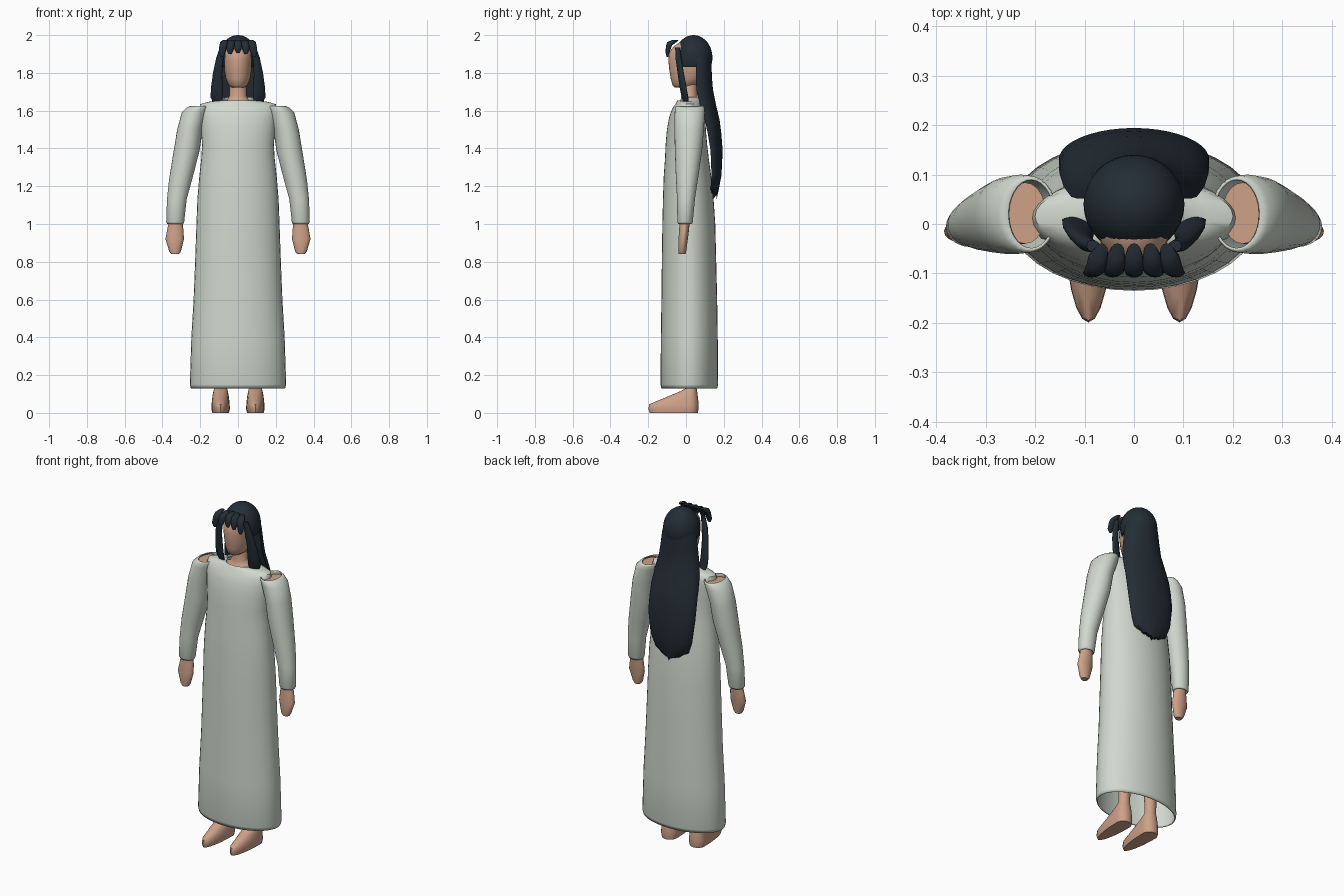
import bpy, bmesh, math

def material(name, col):
    m = bpy.data.materials.new(name)
    m.diffuse_color = (*col, 1)
    return m

CLOTH = material("pale_cloth", (0.64, 0.69, 0.62))
SKIN = material("skin", (0.62, 0.36, 0.25))
HAIR = material("dark_hair", (0.017, 0.026, 0.036))

def finish(name, bm, mat, mirror=False, thick=0, angle=50):
    bmesh.ops.recalc_face_normals(bm, faces=bm.faces)
    me = bpy.data.meshes.new(name)
    bm.to_mesh(me)
    bm.free()
    me.materials.append(mat)
    for p in me.polygons:
        p.use_smooth = True
    me.set_sharp_from_angle(angle=math.radians(angle))
    ob = bpy.data.objects.new(name, me)
    bpy.context.collection.objects.link(ob)
    if thick:
        s = ob.modifiers.new("thickness", 'SOLIDIFY')
        s.thickness = thick
        s.offset = -1
    if mirror:
        ob.modifiers.new("mirror", 'MIRROR')
    return ob

def loft(name, rings, mat, n=28, caps=True, mirror=False, thick=0, yaw=0, tweak=None):
    """Rings are (z, centre x, centre y, half width, front depth, back depth).
    A negative front depth bends the section into a crescent."""
    bm = bmesh.new()
    rows = []
    for i, (z, cx, cy, rx, rf, rb) in enumerate(rings):
        row = []
        for k in range(n):
            t = 2 * math.pi * k / n
            s = math.sin(t)
            dx, dy = rx * math.cos(t), (rb if s > 0 else rf) * s
            x = cx + dx * math.cos(yaw) - dy * math.sin(yaw)
            y = cy + dx * math.sin(yaw) + dy * math.cos(yaw)
            zz = z + (tweak(i, x, y, k) if tweak else 0)
            row.append(bm.verts.new((x, y, zz)))
        rows.append(row)
    for a, b in zip(rows, rows[1:]):
        for k in range(n):
            j = (k + 1) % n
            bm.faces.new((a[k], a[j], b[j], b[k]))
    if caps:
        bm.faces.new(rows[0])
        bm.faces.new(rows[-1])
    return finish(name, bm, mat, mirror, thick)

def span(z, rx, yf, yb, cx=0):
    """Ring given by its front and back y."""
    c = (yf + yb) / 2
    return (z, cx, c, rx, (yb - yf) / 2, (yb - yf) / 2)

# Dress, open at the hem and neck, with the neckline dipping at the front
dress = [(.13, .25, -.13, .165), (.15, .255, -.135, .17), (.4, .247, -.133, .168),
         (.6, .235, -.13, .165), (.8, .227, -.128, .16), (1.0, .22, -.125, .155),
         (1.13, .215, -.122, .146), (1.25, .205, -.118, .134), (1.35, .194, -.111, .12),
         (1.42, .19, -.108, .112), (1.5, .196, -.101, .105), (1.57, .203, -.088, .102),
         (1.61, .206, -.073, .096), (1.635, .2, -.056, .088), (1.648, .15, -.05, .083),
         (1.655, .09, -.045, .08), (1.672, .078, -.04, .075)]
loft("dress", [span(*r) for r in dress], CLOTH, n=36, caps=False, thick=.006,
     tweak=lambda i, x, y, k: -.022 if i == 16 and y < 0 else 0)

# Sleeves: (z, inner x, outer x, centre y, half depth), open at both ends
sleeve = [(1.0, .29, .374, -.005, .037), (1.01, .285, .38, -.005, .041),
          (1.13, .272, .376, 0, .047), (1.235, .243, .365, .005, .058),
          (1.39, .203, .34, .013, .072), (1.5, .188, .322, .017, .078),
          (1.59, .16, .298, .02, .08), (1.615, .155, .273, .02, .078),
          (1.625, .158, .255, .02, .073)]
loft("sleeves", [(z, (a + b) / 2, c, (b - a) / 2, d, d) for z, a, b, c, d in sleeve],
     CLOTH, caps=False, mirror=True, thick=.005)

# Arms and hands
arm = [(.84, .333, -.02, .02, .018), (.855, .333, -.02, .031, .021),
       (.92, .335, -.015, .049, .025), (.97, .332, -.01, .043, .026),
       (1.02, .33, -.007, .035, .027), (1.2, .305, .003, .042, .04),
       (1.4, .27, .013, .052, .055), (1.55, .235, .02, .055, .062),
       (1.612, .22, .022, .042, .062)]
loft("arms", [(z, x, y, r, d, d) for z, x, y, r, d in arm], SKIN, n=20, mirror=True)

# Legs and feet
loft("legs", [(.08, .092, .028, .034, .028, .028), (.2, .092, .028, .034, .03, .03),
              (.45, .092, .02, .045, .045, .045), (.95, .092, .015, .07, .07, .07)],
     SKIN, n=18, mirror=True)
loft("feet", [(0, .092, .02, .044, .212, .043), (.02, .092, .02, .049, .219, .046),
              (.045, .092, .02, .048, .215, .046), (.065, .092, .02, .046, .17, .045),
              (.09, .092, .022, .043, .11, .04), (.115, .092, .026, .038, .055, .033),
              (.13, .092, .028, .034, .03, .028)], SKIN, n=24, mirror=True)

# Head, and neck spreading into the chest under the neckline
head = [(1.722, .032, -.058, .03), (1.735, .05, -.072, .06), (1.77, .065, -.081, .09),
        (1.82, .073, -.089, .115), (1.87, .076, -.094, .12), (1.91, .076, -.088, .12),
        (1.94, .068, -.065, .11), (1.965, .05, -.03, .09)]
loft("head", [span(*r) for r in head], SKIN)
neck = [(1.58, .15, -.06, .08), (1.635, .1, -.045, .075), (1.652, .06, -.03, .065),
        (1.68, .045, -.024, .06), (1.76, .045, -.025, .06)]
loft("neck", [span(*r) for r in neck], SKIN)

# Hair cap: the upper part of a stretched sphere
bm = bmesh.new()
bmesh.ops.create_uvsphere(bm, u_segments=32, v_segments=20, radius=1)
for v in bm.verts:
    v.co = (v.co.x * .102, v.co.y * .1 + .04, v.co.z * .12 + 1.88)
bmesh.ops.bisect_plane(bm, geom=bm.verts[:] + bm.edges[:] + bm.faces[:],
                       plane_co=(0, 0, 1.83), plane_no=(0, 0, -1), clear_outer=True)
bmesh.ops.holes_fill(bm, edges=[e for e in bm.edges if e.is_boundary])
finish("hair_cap", bm, HAIR)

# Long back hair: crescent sections (z, half width, edge y, back depth), ragged tips
back = [(1.13, .075, .128, .034), (1.19, .108, .13, .045), (1.26, .135, .135, .053),
        (1.39, .152, .13, .064), (1.48, .152, .115, .072), (1.55, .15, .1, .078),
        (1.63, .142, .075, .084), (1.71, .127, .055, .088), (1.78, .117, .052, .085),
        (1.85, .107, .052, .083), (1.92, .09, .05, .082)]
loft("back_hair", [(z, 0, y, w, -.4 * d, d) for z, w, y, d in back], HAIR, n=40,
     tweak=lambda i, x, y, k: abs(x) * .4 + .018 * abs(math.sin(x * 110)) if i == 0 else 0)

# Side locks, turned to wrap the face
lock = [(1.935, .082, -.045, .014, .012), (1.88, .096, -.04, .02, .015),
        (1.8, .108, -.028, .026, .015), (1.72, .113, -.015, .033, .014),
        (1.67, .113, -.005, .035, .013), (1.64, .105, .002, .026, .009)]
loft("side_locks", [(z, x, y, r, d, d) for z, x, y, r, d in lock], HAIR, n=16,
     mirror=True, yaw=.4)

# Fringe of separate strands
for i in range(5):
    x = (i - 2) * .037
    low = (1.885, 1.9, 1.905, 1.9, 1.885)[i]
    fan = 1.15
    loft(f"fringe_strand_{i + 1}",
         [(low, x * fan, -.098, .008, .005, .005), (low + .02, x * fan, -.098, .018, .01, .01),
          (1.945, x * 1.05, -.09, .021, .015, .015), (1.963, x, -.076, .02, .024, .026),
          (1.975, x * .9, -.055, .014, .016, .016)], HAIR, n=12)
